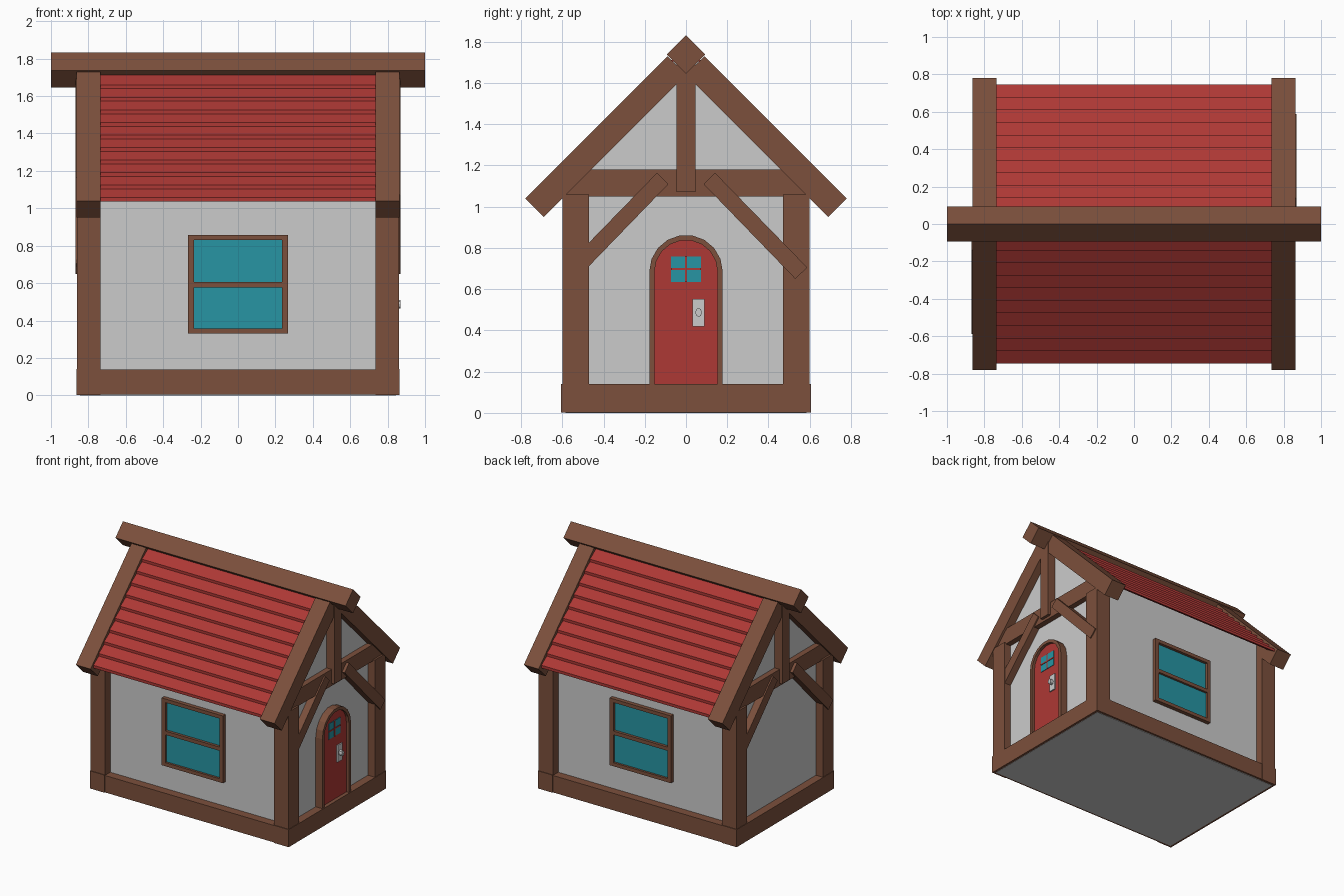
import bpy, bmesh, math
from mathutils import Vector

if "Cube" in bpy.data.objects:
    bpy.data.objects.remove(bpy.data.objects["Cube"])


def material(name, rgb):
    m = bpy.data.materials.new(name)
    m.diffuse_color = (*rgb, 1)
    m.use_nodes = True
    m.node_tree.nodes["Principled BSDF"].inputs["Base Color"].default_value = m.diffuse_color
    return m


WOOD = material("wood", (0.2, 0.08, 0.045))
RED = material("red_paint", (0.42, 0.04, 0.035))
GLASS = material("teal_glass", (0.02, 0.3, 0.37))


def prism(name, pts, a, b, mat=None):
    """Extrude a closed (y, z) profile along x from a to b."""
    bm = bmesh.new()
    face = bm.faces.new([bm.verts.new((a, y, z)) for y, z in pts])
    ext = bmesh.ops.extrude_face_region(bm, geom=[face])
    verts = [g for g in ext["geom"] if isinstance(g, bmesh.types.BMVert)]
    bmesh.ops.translate(bm, verts=verts, vec=Vector((b - a, 0, 0)))
    bmesh.ops.recalc_face_normals(bm, faces=bm.faces)
    me = bpy.data.meshes.new(name)
    bm.to_mesh(me)
    bm.free()
    ob = bpy.data.objects.new(name, me)
    bpy.context.collection.objects.link(ob)
    if mat:
        me.materials.append(mat)
    return ob


def box(name, x, y, z, mat=None):
    pts = [(y[0], z[0]), (y[1], z[0]), (y[1], z[1]), (y[0], z[1])]
    return prism(name, pts, x[0], x[1], mat)


def span(s, a, b):
    """Range a..b, mirrored when s is -1."""
    return tuple(sorted((s * a, s * b)))


def arch(r, spring, base, n=9):
    arc = [(r * math.cos(math.pi * i / n), spring + r * math.sin(math.pi * i / n))
           for i in range(n + 1)]
    return [(r, base)] + arc + [(-r, base)]


# House body with gables, and the floor slab flush with the sills
prism("walls", [(-0.535, 0.02), (0.535, 0.02), (0.535, 1.22), (0, 1.755), (-0.535, 1.22)],
      -0.8, 0.8)
box("floor", (-0.845, 0.845), (-0.585, 0.585), (0, 0.03))

# Ridge beam, a square set on its corner
prism("ridge_beam", [(0, 1.645), (0.093, 1.738), (0, 1.832), (-0.093, 1.738)], -1, 1, WOOD)

# Sill beams along front and back
for s, side in ((-1, "front"), (1, "back")):
    box(f"{side}_sill_beam", (-0.74, 0.74), span(s, 0.475, 0.602), (0.004, 0.137), WOOD)

# Timber frame of each gable end
for sx, end in ((1, "right"), (-1, "left")):
    box(f"{end}_sill_beam", span(sx, 0.735, 0.864), (-0.605, 0.605), (0.002, 0.14), WOOD)
    box(f"{end}_tie_beam", span(sx, 0.737, 0.845), (-0.6, 0.6), (1.05, 1.18), WOOD)
    box(f"{end}_king_post", span(sx, 0.77, 0.868), (-0.045, 0.045), (1.07, 1.70), WOOD)
    for sy in (-1, 1):
        side = "front" if sy < 0 else "back"
        box(f"{end}_{side}_post", span(sx, 0.735, 0.86), span(sy, 0.47, 0.6),
            (0.13, 1.06), WOOD)
        rafter = [(0.78, 1.04), (0.69, 0.95), (0, 1.64), (0.09, 1.73)]
        prism(f"{end}_{side}_rafter", [(sy * y, z) for y, z in rafter],
              sx * 0.735, sx * 0.863, WOOD)
        # One brace of each pair stands just proud of its post
        outer = 0.868 if sx * sy > 0 else 0.856
        brace = [(0.14, 1.165), (0.085, 1.11), (0.53, 0.65), (0.588, 0.705)]
        prism(f"{end}_{side}_brace", [(sy * y, z) for y, z in brace],
              sx * 0.78, sx * outer, WOOD)

# Overlapping roof planks
for sy, side in ((-1, "front"), (1, "back")):
    for i in range(10):
        d = 0.067 * i
        plank = [(0.745, 1.035), (0.745, 1.057), (0.664, 1.113), (0.664, 1.085)]
        prism(f"{side}_roof_plank_{i + 1}", [(sy * (y - d), z + d) for y, z in plank],
              -0.737, 0.737, RED)

# Sash windows on front and back walls
for s, side in ((-1, "front"), (1, "back")):
    deep = span(s, 0.525, 0.567)
    for sx in (-1, 1):
        box(f"{side}_window_jamb", span(sx, 0.235, 0.266), deep, (0.33, 0.858), WOOD)
    for name, z in (("bottom_rail", (0.33, 0.358)), ("middle_rail", (0.577, 0.606)),
                    ("top_rail", (0.83, 0.858))):
        box(f"{side}_window_{name}", (-0.236, 0.236), deep, z, WOOD)
    box(f"{side}_window_lower_pane", (-0.236, 0.236), span(s, 0.525, 0.55), (0.35, 0.58), GLASS)
    box(f"{side}_window_upper_pane", (-0.236, 0.236), span(s, 0.525, 0.545), (0.60, 0.835), GLASS)

# Arched door and its frame on the right gable
prism("door_frame", arch(0.178, 0.685, 0.138) + arch(0.153, 0.685, 0.138)[::-1],
      0.785, 0.857, WOOD)
prism("door", arch(0.155, 0.685, 0.138), 0.785, 0.835, RED)

# Small door window with four panes
box("door_window_glass", (0.82, 0.839), (-0.072, 0.072), (0.635, 0.758), GLASS)
box("door_window_mullion", (0.825, 0.843), (-0.005, 0.005), (0.635, 0.758), RED)
box("door_window_crossbar", (0.825, 0.843), (-0.072, 0.072), (0.692, 0.702), RED)

# Handle plate and knob
box("handle_plate", (0.825, 0.845), (0.032, 0.09), (0.42, 0.552))
knob_profile = [(0.061 + 0.016 * math.cos(a * math.pi / 4),
                 0.487 + 0.022 * math.sin(a * math.pi / 4)) for a in range(8)]
prism("door_knob", knob_profile, 0.842, 0.87)
